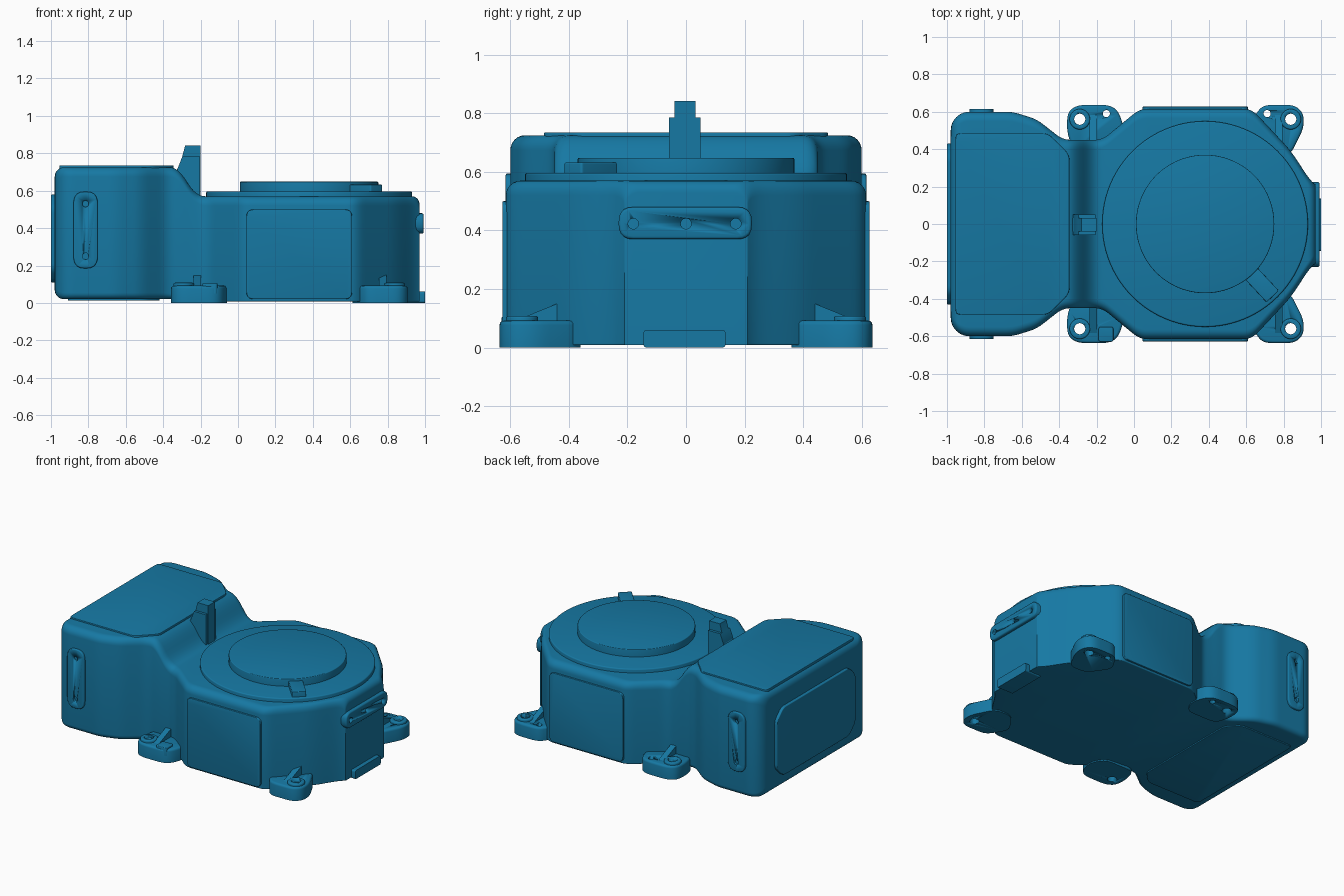
import bpy, bmesh, math
from mathutils import Vector

if "Cube" in bpy.data.objects:
    bpy.data.objects.remove(bpy.data.objects["Cube"])

mat = bpy.data.materials.new("teal_blue")
mat.diffuse_color = (0.008, 0.19, 0.37, 1)
mat.use_nodes = True
mat.node_tree.nodes["Principled BSDF"].inputs["Base Color"].default_value = mat.diffuse_color
MAP = {'z': lambda a, b, c: (a, b, c), 'y': lambda a, b, c: (a, c, b), 'x': lambda a, b, c: (c, a, b)}


def finish(name, bm):
    bmesh.ops.recalc_face_normals(bm, faces=bm.faces)
    me = bpy.data.meshes.new(name)
    bm.to_mesh(me)
    bm.free()
    ob = bpy.data.objects.new(name, me)
    bpy.context.collection.objects.link(ob)
    me.materials.append(mat)
    bpy.ops.object.select_all(action='DESELECT')
    ob.select_set(True)
    bpy.context.view_layer.objects.active = ob
    bpy.ops.object.shade_smooth_by_angle(angle=math.radians(35))
    return ob


def rounded(pts, r, n=5):
    """Round each corner of a polygon."""
    out = []
    for i, p in enumerate(pts):
        p, a, b = Vector(p), Vector(pts[i - 1]), Vector(pts[(i + 1) % len(pts)])
        da, db = a - p, b - p
        s = p + da.normalized() * min(r, da.length * .45)
        e = p + db.normalized() * min(r, db.length * .45)
        for k in range(n + 1):
            t = k / n
            out.append(s * (1 - t) ** 2 + p * 2 * t * (1 - t) + e * t * t)
    return out


def rect(a0, a1, b0, b1):
    return [(a0, b0), (a1, b0), (a1, b1), (a0, b1)]


def circle(a, b, r, n=24):
    return [(a + r * math.cos(2 * math.pi * i / n), b + r * math.sin(2 * math.pi * i / n)) for i in range(n)]


def prism(name, pts, c0, c1, axis='z', bevel=0):
    """Extrude a profile from c0 to c1; the c1 rim is bevelled."""
    bm = bmesh.new()
    lo = [bm.verts.new(MAP[axis](p[0], p[1], c0)) for p in pts]
    hi = [bm.verts.new(MAP[axis](p[0], p[1], c1)) for p in pts]
    bm.faces.new(lo)
    top = bm.faces.new(hi)
    for i in range(len(pts)):
        j = (i + 1) % len(pts)
        bm.faces.new((lo[i], lo[j], hi[j], hi[i]))
    bmesh.ops.recalc_face_normals(bm, faces=bm.faces)
    if bevel:
        bmesh.ops.bevel(bm, geom=list(top.edges), offset=bevel, segments=3, profile=.5, affect='EDGES')
    return finish(name, bm)


def cut(ob, holes, c0, c1, axis):
    for a, b, r in holes:
        tool = prism("hole_cutter", circle(a, b, r), c0, c1, axis)
        tool.hide_render = True
        m = ob.modifiers.new("hole", 'BOOLEAN')
        m.operation, m.object, m.solver = 'DIFFERENCE', tool, 'EXACT'
        bpy.context.view_layer.objects.active = ob
        bpy.ops.object.modifier_apply(modifier=m.name)
        bpy.data.objects.remove(tool)


def lerp(knots, x):
    for (x0, y0), (x1, y1) in zip(knots, knots[1:]):
        if x <= x1:
            return y0 + (y1 - y0) * max(0, (x - x0) / (x1 - x0))
    return knots[-1][1]


def soft(knots, x, win):
    return sum(lerp(knots, x + win * k / 6) for k in range(-6, 7)) / 13


# Main casing: rounded-box sections lofted along x
WIDTH = [(-1, .6), (-.65, .6), (-.52, .56), (-.38, .45), (-.17, .45), (.03, .615),
         (.63, .615), (.70, .54), (.84, .39), (.95, .22), (1, .19)]
TOP = [(-1, .725), (-.32, .725), (-.27, .64), (-.22, .57), (1, .57)]


def section(x):
    w, t, b = soft(WIDTH, x, .035), soft(TOP, x, .04), lerp([(-.3, .02), (-.1, .008)], x)
    d = x + .98
    if d < .1:
        w -= .1 - math.sqrt(max(0, .01 - (.1 - d) ** 2))
    if d < .05:
        k = .05 - math.sqrt(max(0, .0025 - (.05 - d) ** 2))
        t, b = t - k, b + k
    e = .97 - x
    if e < .04:
        t -= .04 - math.sqrt(max(0, .0016 - (.04 - e) ** 2))
    rb = lerp([(-.4, .035), (-.05, .006)], x)
    pts = []
    for sy, zc, r, a0 in ((1, t, .05, 0), (-1, t, .05, 90), (-1, b, rb, 180), (1, b, rb, 270)):
        cy, cz = sy * (w - r), zc + (-r if zc == t else r)
        for k in range(7):
            a = math.radians(a0 + 15 * k)
            pts.append((x, cy + r * math.cos(a), cz + r * math.sin(a)))
    return pts


xs = [-.98 + .1 * (1 - math.cos(math.radians(9 * i))) for i in range(10)]
xs += [-.88 + 1.81 * i / 110 for i in range(111)]
xs += [.93 + .04 * math.sin(math.radians(15 * i)) for i in range(1, 7)]
bm = bmesh.new()
rings = [[bm.verts.new(p) for p in section(x)] for x in xs]
for r0, r1 in zip(rings, rings[1:]):
    for i in range(28):
        j = (i + 1) % 28
        bm.faces.new((r0[i], r0[j], r1[j], r1[i]))
bm.faces.new(rings[0])
bm.faces.new(rings[-1])
finish("main_casing", bm)

# Round cover, raised disc and its locating tab
prism("round_cover", circle(.38, 0, .55, 96), .5, .597, bevel=.008)
prism("raised_disc", circle(.38, 0, .37, 72), .58, .648, bevel=.005)
tab = [(.38 + r * math.cos(a) - s * math.sin(a), r * math.sin(a) + s * math.cos(a))
       for a in (math.radians(-47),) for r, s in ((.36, -.045), (.53, -.045), (.53, .045), (.36, .045))]
prism("locating_tab", rounded(tab, .01), .58, .632, bevel=.005)

# Flat panels on the tall end
lid = [(-.955, -.47), (-.94, -.485), (-.46, -.485), (-.345, -.37), (-.345, .37), (-.46, .485), (-.94, .485), (-.955, .47)]
prism("top_panel", rounded(lid, .03), .69, .735, bevel=.004)
end = [(-.43, .18), (-.36, .11), (.36, .11), (.43, .18), (.43, .51), (.36, .58), (-.36, .58), (-.43, .51)]
prism("end_panel", rounded(end, .03), -.95, -1.0, 'x', .005)
under = [(-.91, -.46), (-.5, -.46), (-.42, -.38), (-.42, .38), (-.5, .46), (-.91, .46)]
prism("bottom_panel", rounded(under, .03), .05, .012, bevel=.003)

# Side panels and screw strips on both sides
for s, side in ((-1, "front"), (1, "back")):
    panel = rounded(rect(.045, .61, .02, .5), .04)
    prism(side + "_side_panel", panel, s * .56, s * .627, 'y', .004)
    strip = prism(side + "_screw_strip", rounded(rect(-.88, -.75, .185, .595), .065), s * .57, s * .616, 'y', .006)
    cut(strip, [(-.815, .25, .017), (-.815, .53, .017)], s * .595, s * .65, 'y')

# End strip and base ledge on the round end
strip = prism("end_screw_strip", rounded(rect(-.23, .225, .37, .48), .05), .88, .992, 'x', .01)
cut(strip, [(y, .423, .018) for y in (-.18, 0, .17)], .965, 1.05, 'x')
prism("base_ledge", rounded(rect(-.145, .135, 0, .06), .012), .88, 1.0, 'x')

# Mounting feet with bolt bosses
LEFT = [(-.33, .40), (-.36, .50), (-.355, .60), (-.30, .637), (-.13, .637), (-.08, .60), (-.05, .5), (-.1, .40)]
RIGHT = [(.60, .50), (.645, .58), (.69, .637), (.86, .637), (.907, .59), (.907, .51), (.83, .36), (.70, .36)]
for s, side in ((-1, "front"), (1, "back")):
    for end, plan, bx, px in (("left", LEFT, -.29, -.148), ("right", RIGHT, .838, .712)):
        foot = prism(f"{side}_{end}_foot", rounded([(x, s * y) for x, y in plan], .05), 0, .092, bevel=.015)
        boss = prism(f"{side}_{end}_boss", circle(bx, s * .56, .055), .05, .108, bevel=.008)
        cut(boss, [(bx, s * .56, .03)], -.1, .3, 'z')
        cut(foot, [(bx, s * .56, .03)] + ([(px, s * .59, .019)] if s > 0 else []), -.1, .3, 'z')
        # Rib sloping from foot to casing wall
        d = -.05 if end == "right" else .05
        rib = [(s * .60, .085), (s * .44, .085), (s * .44, .15)]
        prism(f"{side}_{end}_rib", rib, (bx + px) / 2 - .02, (bx + px) / 2 + .02, 'x')
prism("front_foot_pad", rounded(rect(-.19, -.11, -.63, -.55), .015), .05, .105, bevel=.005)

# Upright clip post between the two halves
post = [(-.335, .70), (-.31, .74), (-.282, .843), (-.2, .843), (-.2, .55), (-.3, .55)]
prism("clip_post", post, -.04, .032, 'y')
prism("clip_collar", [(-.33, .70), (-.297, .785), (-.205, .785), (-.205, .55), (-.3, .55)], -.058, .05, 'y')
